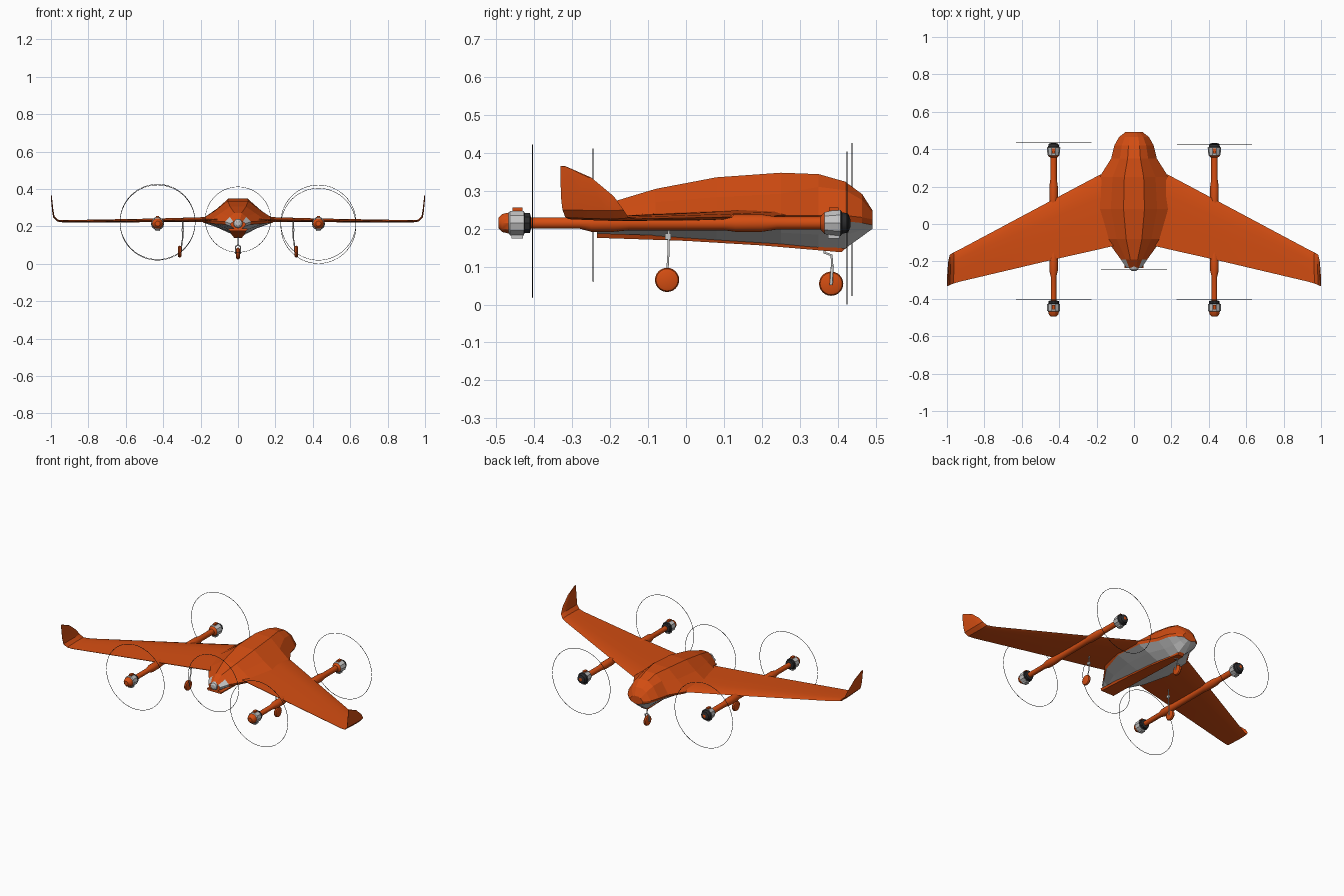
import bpy, bmesh, math
from mathutils import Vector

if bpy.data.objects.get("Cube"):
    bpy.data.objects.remove(bpy.data.objects["Cube"])


def material(name, rgb):
    m = bpy.data.materials.new(name)
    m.use_nodes = True
    m.diffuse_color = (*rgb, 1)
    m.node_tree.nodes["Principled BSDF"].inputs["Base Color"].default_value = (*rgb, 1)
    return m


ORANGE = material("orange shell", (0.66, 0.075, 0.006))
GREY = material("light grey", (0.55, 0.55, 0.55))
BLACK = material("dark rubber", (0.025, 0.025, 0.027))


def finish(name, bm, mats, smooth=None):
    bmesh.ops.recalc_face_normals(bm, faces=bm.faces)
    mesh = bpy.data.meshes.new(name)
    bm.to_mesh(mesh)
    bm.free()
    for m in mats:
        mesh.materials.append(m)
    ob = bpy.data.objects.new(name, mesh)
    bpy.context.collection.objects.link(ob)
    if smooth:
        bpy.ops.object.select_all(action='DESELECT')
        ob.select_set(True)
        bpy.context.view_layer.objects.active = ob
        bpy.ops.object.shade_smooth_by_angle(angle=math.radians(smooth))
    return ob


def loft(name, rings, mats, rule=None, smooth=None):
    """Skin closed rings; rule(segment, side) picks the material."""
    bm = bmesh.new()
    rows = [[bm.verts.new(p) for p in r] for r in rings]
    n = len(rows[0])
    for i, (a, b) in enumerate(zip(rows, rows[1:])):
        for k in range(n):
            j = (k + 1) % n
            f = bm.faces.new((a[k], a[j], b[j], b[k]))
            f.material_index = rule(i, k) if rule else 0
    bm.faces.new(rows[0])
    bm.faces.new(rows[-1])
    return finish(name, bm, mats, smooth)


def turned(name, x, z, profile, mats, rule=None, sides=16):
    """Round part along y from (y, radius) pairs."""
    rings = [[(x + r * math.cos(t), y, z + r * math.sin(t))
              for t in (2 * math.pi * k / sides for k in range(sides))]
             for y, r in profile]
    return loft(name, rings, mats, rule, 35)


def tube(name, points, radius, mat, cyclic=False):
    cu = bpy.data.curves.new(name, 'CURVE')
    cu.dimensions = '3D'
    cu.bevel_depth = radius
    cu.bevel_resolution = 1
    sp = cu.splines.new('POLY')
    sp.points.add(len(points) - 1)
    for p, co in zip(sp.points, points):
        p.co = (*co, 1)
    sp.use_cyclic_u = cyclic
    cu.materials.append(mat)
    ob = bpy.data.objects.new(name, cu)
    bpy.context.collection.objects.link(ob)


def prop_ring(name, x, y, z, r):
    tube(name, [(x + r * math.cos(2 * math.pi * k / 64), y,
                 z + r * math.sin(2 * math.pi * k / 64)) for k in range(64)],
         0.0013, BLACK, True)


def box(name, c, size, mat):
    bm = bmesh.new()
    bmesh.ops.create_cube(bm, size=1)
    for v in bm.verts:
        v.co = Vector([c[i] + v.co[i] * size[i] for i in range(3)])
    return finish(name, bm, [mat])


# Fuselage: y, half width, top, edge height, bottom, shoulder drop
stations = [(-.235, .04, .235, .215, .18, .5), (-.19, .07, .275, .225, .178, .5),
            (-.08, .15, .31, .23, .175, .5), (.08, .2, .342, .235, .17, .55),
            (.25, .185, .355, .235, .16, .52), (.35, .122, .351, .235, .15, .35),
            (.42, .105, .33, .235, .148, .3), (.465, .08, .295, .23, .18, .3),
            (.492, .045, .25, .225, .2, .3)]
rings = []
for y, w, zt, ze, zb, d in stations:
    h = zt - ze
    half = [(.28 * w, zt - .06 * h), (.62 * w, zt - d * h), (w, ze),
            (.93 * w, ze - .015), (.55 * w, ze * .5 + zb * .5 - .008), (.2 * w, zb)]
    ring = half + [(-a, b) for a, b in reversed(half)]
    rings.append([(a, y, b) for a, b in ring])


def body_colour(i, k):
    belly = k in (3, 4, 5, 6, 7)
    tail_corner = i == 0 and k in (1, 2, 8, 9)
    return 1 if belly or tail_corner else 0


loft("fuselage", rings, [ORANGE, GREY], body_colour)

# Keel skid along the belly
loft("keel_skid", [[(s * w, y, z + t) for s, t in
                    ((-1, 0), (1, 0), (1.15, .012), (-1.15, .012))]
                   for y, w, z in ((-.235, .045, .176), (0, .04, .168),
                                   (.2, .035, .156), (.41, .02, .138), (.44, .012, .165))],
     [ORANGE])

# Tail motor
turned("tail_motor", 0, .215, [(-.25, .012), (-.243, .022), (-.225, .026)], [GREY])
prop_ring("tail_propeller_ring", 0, -.245, .236, .175)

# Wings with upturned tips: x, z, leading y, trailing y, thickness, tilt in degrees
span = [(.08, .237, .3, -.11, .03, 0), (.185, .235, .262, -.135, .028, 0),
        (.43, .231, .132, -.19, .022, 0), (.93, .226, -.135, -.308, .014, 0),
        (.965, .23, -.152, -.318, .012, 25), (.985, .25, -.165, -.326, .01, 60),
        (.991, .285, -.19, -.33, .008, 82), (.996, .335, -.25, -.331, .007, 84),
        (.998, .365, -.318, -.331, .005, 84)]
airfoil = [(0, 0), (.08, .35), (.3, .5), (.65, .3), (1, .06),
           (1, -.06), (.65, -.25), (.3, -.4), (.08, -.3)]
for side, s in (("left", 1), ("right", -1)):
    rings = []
    for x, z, le, te, t, tilt in span:
        a = math.radians(tilt)
        rings.append([(s * (x - t * v * math.sin(a)), le + (te - le) * u,
                       z + t * v * math.cos(a)) for u, v in airfoil])
    loft(side + "_wing", rings, [ORANGE], smooth=20)

    # Motor boom
    bx = s * .43
    turned(side + "_boom", bx, .215,
           [(-.43, .015), (-.28, .015), (-.25, .023), (-.19, .023), (-.15, .019),
            (.1, .019), (.13, .023), (.2, .023), (.24, .017), (.4, .017)], [ORANGE])

    # Rear and front motors: cap, can and dark mounting band
    turned(side + "_rear_motor", bx, .215,
           [(-.495, .014), (-.485, .025), (-.468, .029), (-.464, .034), (-.428, .034),
            (-.426, .028), (-.412, .028), (-.408, .012)],
           [ORANGE, GREY, BLACK], lambda i, k: 0 if i < 2 else 1 if i < 4 else 2, 10)
    turned(side + "_front_motor", bx, .215,
           [(.355, .018), (.365, .03), (.382, .034), (.408, .036), (.412, .03),
            (.428, .026), (.434, .01)],
           [ORANGE, GREY, BLACK], lambda i, k: 0 if i < 1 else 1 if i < 3 else 2, 10)
    for tag, y in (("rear", -.445), ("front", .39)):
        box(f"{side}_{tag}_motor_lug", (bx, y, .184), (.024, .03, .02), GREY)
        box(f"{side}_{tag}_motor_fin", (bx, y, .25), (.016, .026, .012), ORANGE)
    prop_ring(side + "_rear_propeller_ring", bx, -.405, .22, .201)
    prop_ring(side + "_front_propeller_ring", bx, .425 if s > 0 else .438,
              .2023 if s > 0 else .224, .201)

    # Main landing gear
    tube(side + "_main_strut", [(s * .295, -.045, .225), (s * .295, -.046, .14),
                                (s * .301, -.048, .11), (s * .301, -.05, .065),
                                (s * .32, -.05, .065)], .0032, GREY)
    box(side + "_strut_mount", (s * .295, -.048, .18), (.012, .016, .016), GREY)


def wheel(name, x, y, z):
    n = 24
    rings = [[(x + dx, y + r * math.cos(2 * math.pi * k / n),
               z + r * math.sin(2 * math.pi * k / n)) for k in range(n)]
             for dx, r in ((-.01, .022), (-.007, .029), (0, .032), (.007, .029), (.01, .022))]
    loft(name, rings, [ORANGE], smooth=35)


wheel("left_main_wheel", .312, -.05, .065)
wheel("right_main_wheel", -.312, -.05, .065)

# Nose gear with a fork either side of the wheel
wheel("nose_wheel", 0, .383, .055)
tube("nose_strut", [(0, .365, .165), (0, .365, .137), (0, .384, .13),
                    (0, .386, .1)], .0035, GREY)
for side, s in (("left", 1), ("right", -1)):
    tube(side + "_nose_fork", [(0, .386, .1), (s * .013, .385, .092),
                               (s * .013, .383, .052)], .004, GREY)
